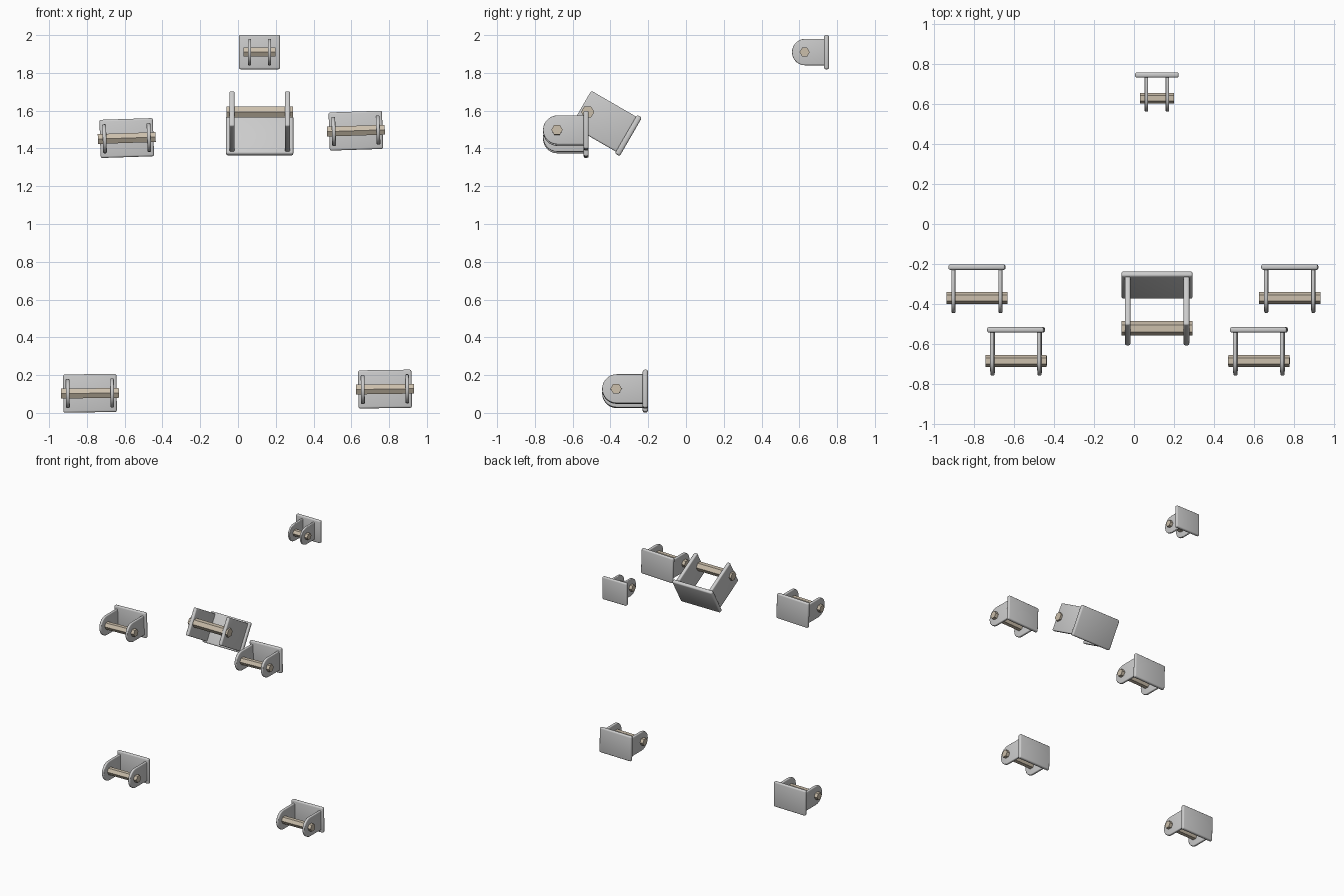
import bpy, bmesh
from math import radians, pi, cos, sin
from mathutils import Matrix, Vector

if "Cube" in bpy.data.objects:
    bpy.data.objects.remove(bpy.data.objects["Cube"])

pin_mat = bpy.data.materials.new("pin_tan")
pin_mat.diffuse_color = (0.60, 0.52, 0.41, 1)
pin_mat.use_nodes = True
pin_mat.node_tree.nodes["Principled BSDF"].inputs["Base Color"].default_value = pin_mat.diffuse_color


def prism(name, profile, x0, x1, matrix, bevel=0.0, mat=None):
    """Extrude a (y, z) profile from x0 to x1, optionally rounding its hard edges."""
    bm = bmesh.new()
    face = bm.faces.new([bm.verts.new((x0, y, z)) for y, z in profile])
    ext = bmesh.ops.extrude_face_region(bm, geom=[face])
    verts = [g for g in ext["geom"] if isinstance(g, bmesh.types.BMVert)]
    bmesh.ops.translate(bm, verts=verts, vec=(x1 - x0, 0, 0))
    bmesh.ops.recalc_face_normals(bm, faces=bm.faces)
    if bevel:
        hard = [e for e in bm.edges if e.calc_face_angle(0) > radians(40)]
        bmesh.ops.bevel(bm, geom=hard, offset=bevel, segments=3, profile=0.5,
                        affect='EDGES', clamp_overlap=True)
    mesh = bpy.data.meshes.new(name)
    bm.to_mesh(mesh)
    bm.free()
    obj = bpy.data.objects.new(name, mesh)
    bpy.context.collection.objects.link(obj)
    obj.matrix_world = matrix
    if mat:
        mesh.materials.append(mat)
    if bevel:
        bpy.ops.object.select_all(action='DESELECT')
        obj.select_set(True)
        bpy.context.view_layer.objects.active = obj
        bpy.ops.object.shade_smooth_by_angle(angle=radians(35))
    return obj


def bracket(name, loc, w, h, depth, lug_r, lug_x, lug_t, pin_len, pin_r, pin_y,
            plate_t=0.027, tilt=0, pitch=0, round_end=True):
    """Back plate, two lugs and a hexagonal pin; origin at the plate's back centre, facing -y."""
    m = (Matrix.Translation(Vector(loc)) @ Matrix.Rotation(radians(tilt), 4, 'Y')
         @ Matrix.Rotation(radians(pitch), 4, 'X'))
    # back plate
    prism(name + "_plate", [(0, -h/2), (0, h/2), (-plate_t, h/2), (-plate_t, -h/2)],
          -w/2, w/2, m, plate_t * 0.36)
    # side lugs
    root = -plate_t * 0.6
    if round_end:
        cy = -depth + lug_r
        arc = [(cy - lug_r * sin(pi*i/14), lug_r * cos(pi*i/14)) for i in range(15)]
        profile = [(root, lug_r)] + arc + [(root, -lug_r)]
    else:
        profile = [(root, lug_r), (-depth, lug_r), (-depth, -lug_r), (root, -lug_r)]
    for side, s in (("left", -1), ("right", 1)):
        prism(f"{name}_{side}_lug", profile, s*lug_x - lug_t/2, s*lug_x + lug_t/2, m, lug_t * 0.3)
    # hexagonal pin, corners pointing to front and back
    turn = radians(-pitch)
    hexa = [(pin_y + pin_r * cos(turn + pi*i/3), pin_r * sin(turn + pi*i/3)) for i in range(6)]
    prism(name + "_pin", hexa, -pin_len/2, pin_len/2, m, 0, pin_mat)


# four matching side brackets
side = dict(w=0.283, h=0.202, depth=0.242, lug_r=0.077, lug_x=0.1175, lug_t=0.02,
            pin_len=0.306, pin_r=0.03, pin_y=-0.168)
bracket("upper_left_bracket", (-0.589, -0.515, 1.455), tilt=-1.9, **side)
bracket("upper_right_bracket", (0.624, -0.515, 1.494), tilt=-1.9, **side)
bracket("lower_left_bracket", (-0.784, -0.202, 0.104), tilt=-0.8, **side)
bracket("lower_right_bracket", (0.778, -0.202, 0.126), tilt=-0.8, **side)

# small rear bracket at the top
bracket("rear_bracket", (0.114, 0.757, 1.910), w=0.218, h=0.182, depth=0.196, lug_r=0.07,
        lug_x=0.0525, lug_t=0.017, pin_len=0.17, pin_r=0.027, pin_y=-0.129, plate_t=0.026)

# large pitched bracket in the middle, square lugs
bracket("center_bracket", (0.115, -0.292, 1.461), w=0.356, h=0.236, depth=0.304, lug_r=0.107,
        lug_x=0.147, lug_t=0.028, pin_len=0.354, pin_r=0.035, pin_y=-0.264, plate_t=0.03,
        pitch=-30, round_end=False)
